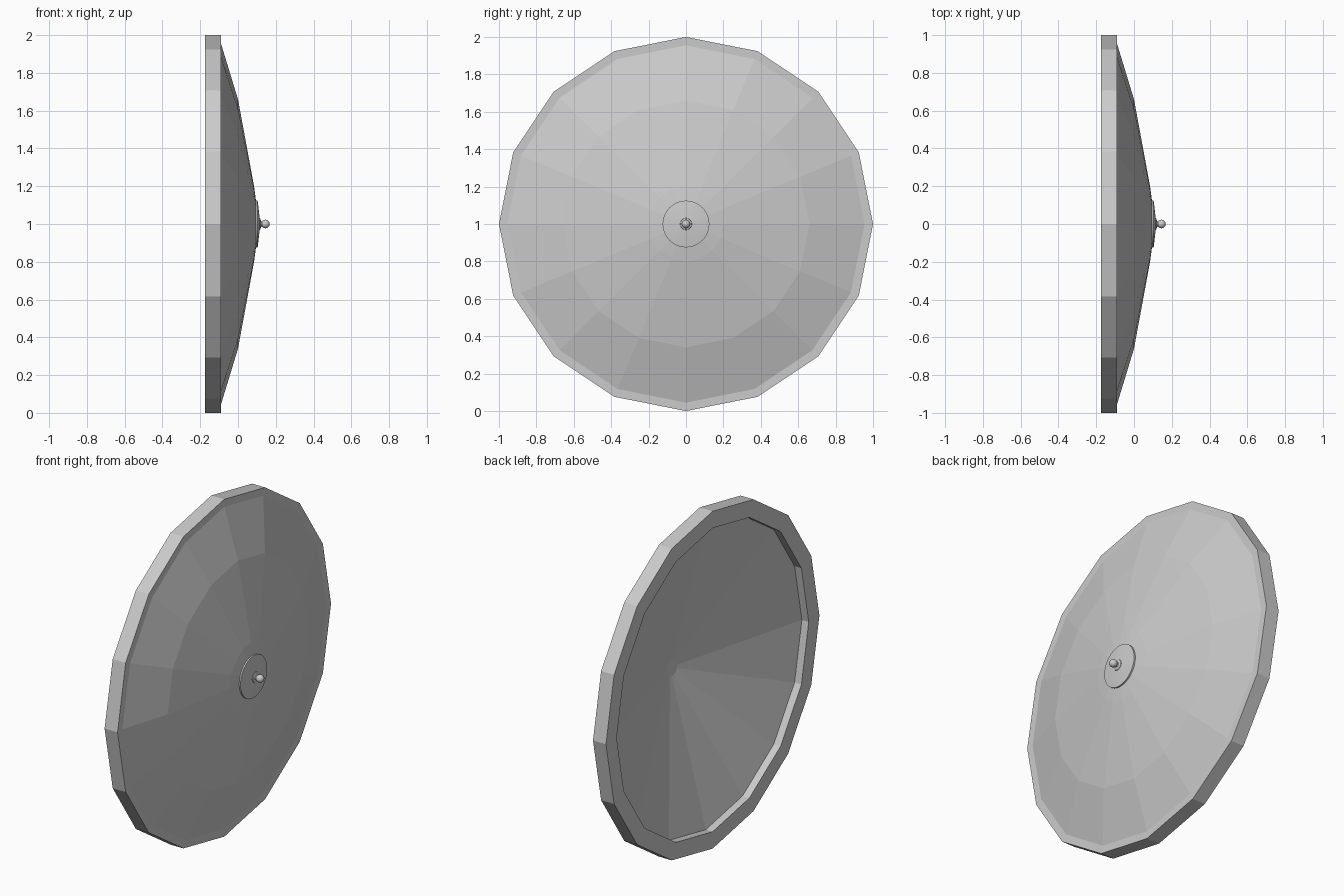
import bpy, bmesh, math

if "Cube" in bpy.data.objects:
    bpy.data.objects.remove(bpy.data.objects["Cube"])


def lathe(name, profile, sides, closed=False, smooth=False):
    """Revolve (x, radius) points about the x axis at height z = 1."""
    bm = bmesh.new()
    rings = []
    for x, r in profile:
        if r == 0:
            rings.append([bm.verts.new((x, 0, 1))] * sides)
        else:
            rings.append([bm.verts.new((x, r * math.sin(2 * math.pi * i / sides),
                                        1 + r * math.cos(2 * math.pi * i / sides)))
                          for i in range(sides)])
    pairs = list(zip(rings, rings[1:]))
    if closed:
        pairs.append((rings[-1], rings[0]))
    for a, b in pairs:
        for i in range(sides):
            j = (i + 1) % sides
            corners = list(dict.fromkeys((a[i], a[j], b[j], b[i])))
            if len(corners) > 2:
                bm.faces.new(corners)
    bmesh.ops.recalc_face_normals(bm, faces=bm.faces)
    mesh = bpy.data.meshes.new(name)
    bm.to_mesh(mesh)
    bm.free()
    obj = bpy.data.objects.new(name, mesh)
    bpy.context.collection.objects.link(obj)
    if smooth:
        bpy.ops.object.select_all(action='DESELECT')
        bpy.context.view_layer.objects.active = obj
        obj.select_set(True)
        bpy.ops.object.shade_smooth_by_angle(angle=math.radians(35))
    return obj


# Faceted shield: domed face, thick rim and hollow conical back
lathe("shield_body", [(0.112, 0), (0.085, 0.2), (0.0, 0.66), (-0.09, 0.955),
                      (-0.09, 1.0), (-0.175, 1.0), (-0.175, 0.9),
                      (-0.13, 0.9), (0.105, 0)], 16)

# Thin round plate at the centre of the face
lathe("centre_plate", [(0.092, 0), (0.092, 0.125), (0.104, 0.125),
                       (0.115, 0.03), (0.116, 0)], 32, smooth=True)

# Flared neck
lathe("knob_neck", [(0.11, 0), (0.11, 0.034), (0.118, 0.03), (0.122, 0.015),
                    (0.135, 0.012), (0.135, 0)], 16, smooth=True)

# Round knob
steps = 8
ball = [(0.145 - 0.023 * math.cos(math.pi * k / steps),
         0 if k in (0, steps) else 0.023 * math.sin(math.pi * k / steps))
        for k in range(steps + 1)]
lathe("knob_ball", ball, 16, smooth=True)
